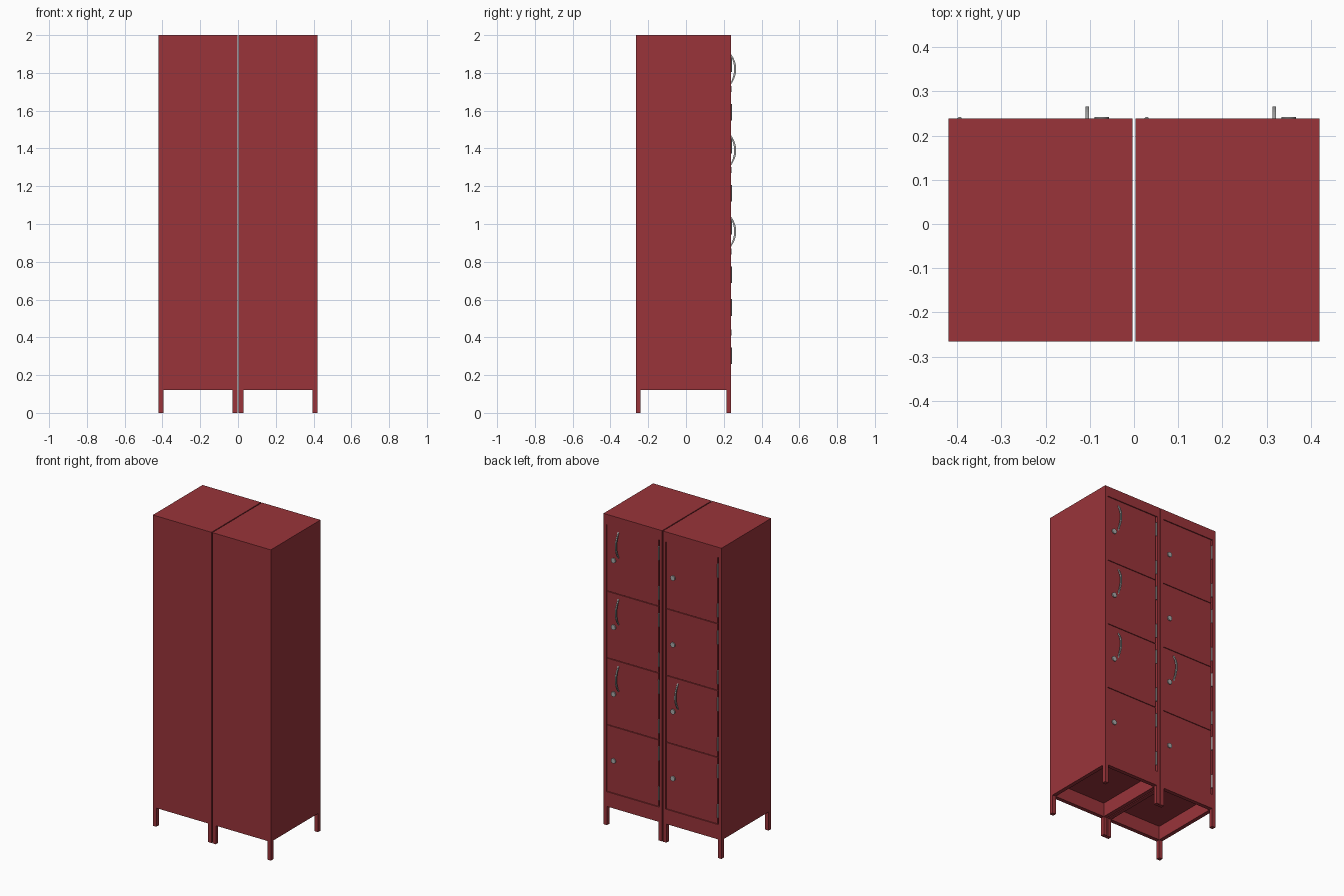
import bpy, bmesh, math
from mathutils import Vector, Matrix

if "Cube" in bpy.data.objects:
    bpy.data.objects.remove(bpy.data.objects["Cube"])


def material(name, rgb):
    m = bpy.data.materials.new(name)
    m.diffuse_color = (*rgb, 1)
    m.use_nodes = True
    m.node_tree.nodes["Principled BSDF"].inputs["Base Color"].default_value = m.diffuse_color
    return m


RED = material("red_paint", (0.32, 0.034, 0.042))
STEEL = material("steel_grey", (0.40, 0.40, 0.40))

Y0, Y1 = -0.266, 0.239          # cabinet depth
W = 0.417                       # cabinet width
Z_BASE, Z_BODY, Z_TOP = 0.12, 0.15, 2.0
BAR = 0.025                     # leg and base bar section
OPEN_Z0, DOOR_H = 0.215, 0.43   # door opening


def finish(bm, name, mat):
    bmesh.ops.recalc_face_normals(bm, faces=bm.faces)
    me = bpy.data.meshes.new(name)
    bm.to_mesh(me)
    bm.free()
    me.materials.append(mat)
    ob = bpy.data.objects.new(name, me)
    bpy.context.collection.objects.link(ob)
    return ob


def add_box(bm, lo, hi):
    lo, hi = Vector(lo), Vector(hi)
    mat = Matrix.Translation((lo + hi) / 2) @ Matrix.Diagonal((*(hi - lo), 1))
    return bmesh.ops.create_cube(bm, size=1, matrix=mat)


def recess(bm, normal, lo, hi, axis, depth_at):
    """Cut a rectangular pocket into the face that points along normal."""
    bm.normal_update()
    face = max(bm.faces, key=lambda f: f.normal.dot(Vector(normal)))
    c = face.calc_center_median()
    for step in range(2):
        bmesh.ops.inset_individual(bm, faces=[face], thickness=0.001)
        for v in face.verts:
            for a in range(3):
                if a != axis:
                    v.co[a] = lo[a] if v.co[a] < c[a] else hi[a]
                elif step:
                    v.co[a] = depth_at


def cylinder(name, center, r, length, axis, sides):
    bm = bmesh.new()
    rot = Matrix.Rotation(math.pi / 2, 4, 'X') if axis == 'Y' else Matrix()
    bmesh.ops.create_cone(bm, cap_ends=True, segments=sides, radius1=r, radius2=r,
                          depth=length, matrix=Matrix.Translation(center) @ rot)
    return finish(bm, name, STEEL)


def pull_handle(name, x, z):
    """Crescent-shaped pull, bowed away from the door."""
    bm = bmesh.new()
    rows, n, hw = [], 16, 0.004
    for i in range(n + 1):
        t = -1 + 2 * i / n
        bow = 1 - t * t
        outer = (0.234 + 0.032 * bow, z + 0.086 * t)
        inner = (0.234 + 0.021 * bow, z + 0.076 * t)
        rows.append([bm.verts.new((x + sx * hw, *p))
                     for sx, p in ((-1, outer), (1, outer), (1, inner), (-1, inner))])
    for a, b in zip(rows, rows[1:]):
        for k in range(4):
            bm.faces.new((a[k], a[(k + 1) % 4], b[(k + 1) % 4], b[k]))
    bm.faces.new(rows[0])
    bm.faces.new(rows[-1])
    return finish(bm, name, STEEL)


def cabinet(side, x0, handle_doors):
    x1 = x0 + W
    # Body shell with door opening and open underside
    bm = bmesh.new()
    add_box(bm, (x0, Y0, Z_BODY), (x1, Y1, Z_TOP))
    recess(bm, (0, 1, 0), (x0 + 0.02, 0, OPEN_Z0),
           (x1 - 0.02, 0, OPEN_Z0 + 4 * DOOR_H), 1, Y1 - 0.02)
    recess(bm, (0, 0, -1), (x0 + BAR, Y0 + BAR, 0), (x1 - BAR, Y1 - BAR, 0), 2, 0.21)
    finish(bm, side + "_cabinet_body", RED)

    # Base frame
    bm = bmesh.new()
    for y in (Y0, Y1 - BAR):
        add_box(bm, (x0, y, Z_BASE), (x1, y + BAR, Z_BODY))
    for x in (x0, x1 - BAR):
        add_box(bm, (x, Y0 + BAR, Z_BASE), (x + BAR, Y1 - BAR, Z_BODY))
    finish(bm, side + "_base_frame", RED)

    # Legs
    for x in (x0, x1 - BAR):
        for y in (Y0, Y1 - BAR):
            bm = bmesh.new()
            add_box(bm, (x, y, 0), (x + BAR, y + BAR, Z_BASE))
            finish(bm, side + "_leg", RED)

    # Doors with lock, hinges and optional pull
    for d in range(4):
        zb = OPEN_Z0 + (3 - d) * DOOR_H
        zc = zb + DOOR_H / 2
        bm = bmesh.new()
        add_box(bm, (x0 + 0.03, Y1 - 0.022, zb + 0.002),
                (x1 - 0.023, Y1 - 0.004, zb + DOOR_H - 0.002))
        finish(bm, side + "_door", RED)
        lock = cylinder(side + "_lock", (x0 + 0.347, Y1 - 0.002, zc - 0.005), 0.016, 0.01, 'Y', 20)
        hinges = [cylinder(side + "_hinge", (x0 + 0.0255, Y1 - 0.001, zc + s * 0.128),
                           0.0045, 0.088, 'Z', 12) for s in (-1, 1)]
        for ob in [lock] + hinges:
            bpy.context.view_layer.objects.active = ob
            ob.select_set(True)
            bpy.ops.object.shade_smooth_by_angle()
            ob.select_set(False)
        if d in handle_doors:
            pull_handle(side + "_pull_handle", x0 + 0.314, zc + 0.1)


cabinet("left", -0.003 - W, {2})
cabinet("right", 0.003, {0, 1, 2})
